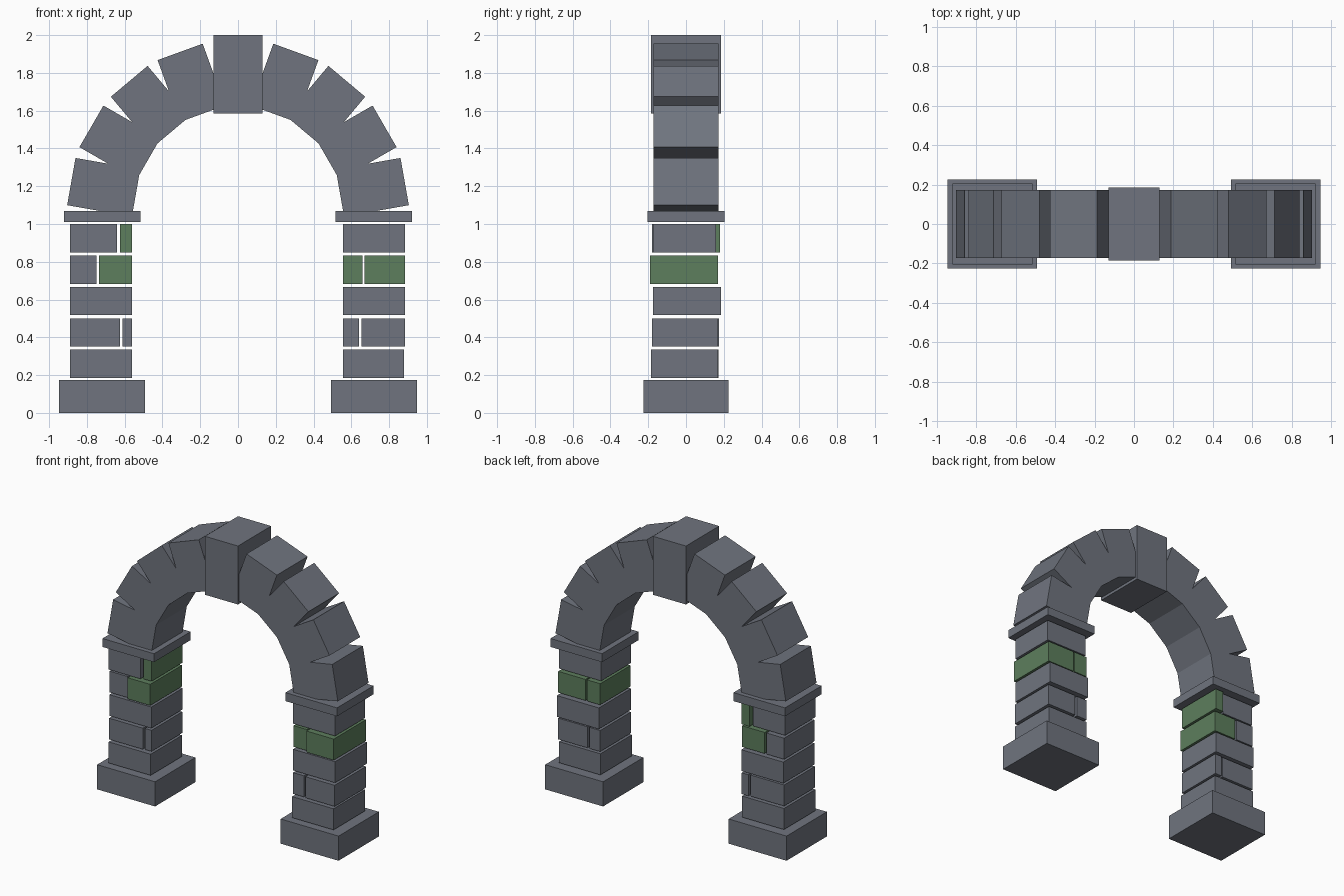
import bpy
import math
from mathutils import Matrix, Vector

cube = bpy.data.objects.get("Cube")
if cube:
    bpy.data.objects.remove(cube, do_unlink=True)


def make_material(name, color):
    mat = bpy.data.materials.new(name)
    mat.use_nodes = True
    mat.diffuse_color = (*color, 1)
    mat.node_tree.nodes["Principled BSDF"].inputs["Base Color"].default_value = (*color, 1)
    return mat


GREY = make_material("grey stone", (0.16, 0.175, 0.21))
GREEN = make_material("mossy stone", (0.11, 0.21, 0.11))


def block(name, x, y, z, mat=GREY, frame=Matrix()):
    """Box spanning the (low, high) ranges, placed in the given frame."""
    low, high = Vector((x[0], y[0], z[0])), Vector((x[1], y[1], z[1]))
    place = Matrix.Translation((low + high) / 2) @ Matrix.Diagonal((*(high - low), 1))
    bpy.ops.mesh.primitive_cube_add(size=1)
    obj = bpy.context.object
    obj.name = name
    obj.data.transform(frame @ place)
    obj.data.materials.append(mat)
    return obj


# Plinths and capitals of both piers
for side, s in (("left", 1), ("right", -1)):
    block(side + "_plinth", sorted((s * 0.493, s * 0.948)), (-0.226, 0.226), (0, 0.175))
    block(side + "_capital", sorted((s * 0.516, s * 0.921)), (-0.205, 0.205), (1.01, 1.07))

# Pier courses, bottom to top: bricks as (x range, y range, material)
courses = {
    "left": [
        [((0.555, 0.88), (-0.185, 0.168), GREY)],
        [((0.555, 0.64), (-0.175, 0.17), GREY), ((0.655, 0.885), (-0.18, 0.17), GREY)],
        [((0.555, 0.885), (-0.175, 0.185), GREY)],
        [((0.555, 0.66), (-0.17, 0.17), GREEN), ((0.67, 0.885), (-0.19, 0.17), GREEN)],
        [((0.555, 0.885), (-0.175, 0.16), GREY)],
    ],
    "right": [
        [((-0.89, -0.56), (-0.18, 0.172), GREY)],
        [((-0.89, -0.625), (-0.175, 0.17), GREY), ((-0.612, -0.56), (-0.17, 0.175), GREY)],
        [((-0.89, -0.56), (-0.172, 0.18), GREY)],
        [((-0.89, -0.75), (-0.17, 0.17), GREY), ((-0.737, -0.56), (-0.185, 0.17), GREEN)],
        [((-0.89, -0.64), (-0.18, 0.16), GREY), ((-0.625, -0.56), (-0.17, 0.18), GREEN)],
    ],
}
for side, rows in courses.items():
    for row, bricks in enumerate(rows):
        z = 0.185 + 0.166 * row
        for x, y, mat in bricks:
            block(f"{side}_pier_brick", x, y, (z, z + 0.15), mat)

# Arch stones fanned around the springing point, skipping the crown
spring = Matrix.Translation((0, 0, 1.069))
for degrees in (10, 30, 50, 70, 110, 130, 150, 170):
    turn = Matrix.Rotation(-math.radians(degrees), 4, "Y")
    block("arch_stone", (0.548, 0.896), (-0.172, 0.172), (-0.127, 0.127),
          frame=spring @ turn)

# Keystone at the crown
block("keystone", (-0.13, 0.13), (-0.186, 0.186), (1.585, 2.0))
